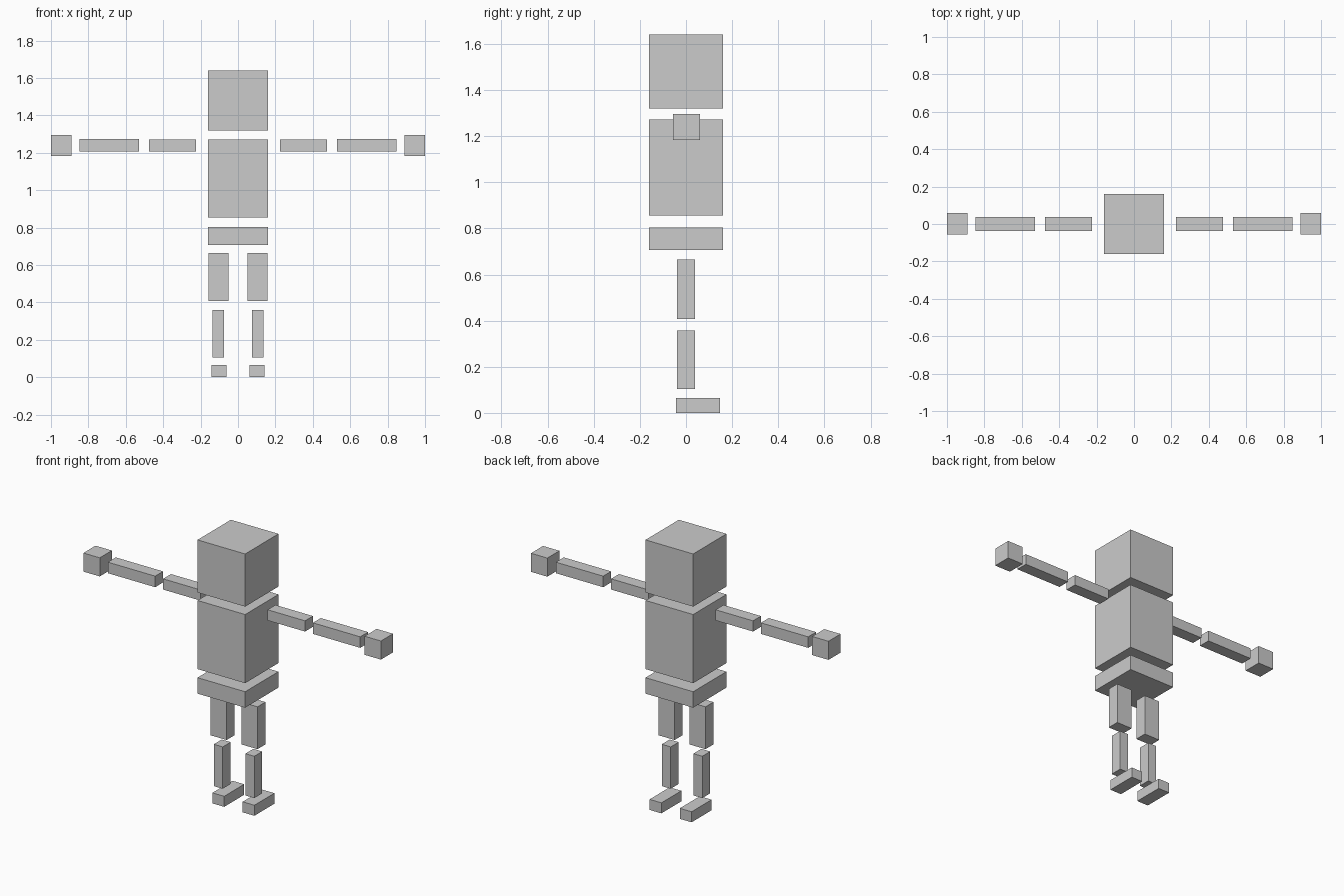
import bpy

if "Cube" in bpy.data.objects:
    bpy.data.objects.remove(bpy.data.objects["Cube"])

grey = bpy.data.materials.new("light_grey")
grey.diffuse_color = (0.6, 0.6, 0.6, 1)
grey.use_nodes = True
grey.node_tree.nodes["Principled BSDF"].inputs["Base Color"].default_value = grey.diffuse_color


def block(name, x, y, z):
    """Box spanning the given (min, max) ranges."""
    spans = (x, y, z)
    bpy.ops.mesh.primitive_cube_add(size=1, location=[(a + b) / 2 for a, b in spans])
    ob = bpy.context.object
    ob.name = name
    ob.scale = [b - a for a, b in spans]
    bpy.ops.object.transform_apply(location=False, rotation=False, scale=True)
    ob.data.materials.append(grey)


# Central body
body = (-0.16, 0.16)
block("head", body, body, (1.32, 1.64))
block("torso", body, body, (0.855, 1.272))
block("hips", body, body, (0.706, 0.803))

# Limb parts, given for the +x side and repeated on the other
limb_y = (-0.038, 0.038)
limbs = {
    "upper_arm": ((0.225, 0.477), limb_y, (1.207, 1.272)),
    "forearm": ((0.53, 0.848), limb_y, (1.207, 1.274)),
    "hand": ((0.89, 1.0), (-0.056, 0.06), (1.183, 1.296)),
    "thigh": ((0.05, 0.158), limb_y, (0.407, 0.664)),
    "shin": ((0.076, 0.136), limb_y, (0.104, 0.358)),
    "foot": ((0.062, 0.141), (-0.044, 0.148), (0.0, 0.064)),
}
for part, (x, y, z) in limbs.items():
    block("right_" + part, x, y, z)
    block("left_" + part, (-x[1], -x[0]), y, z)
